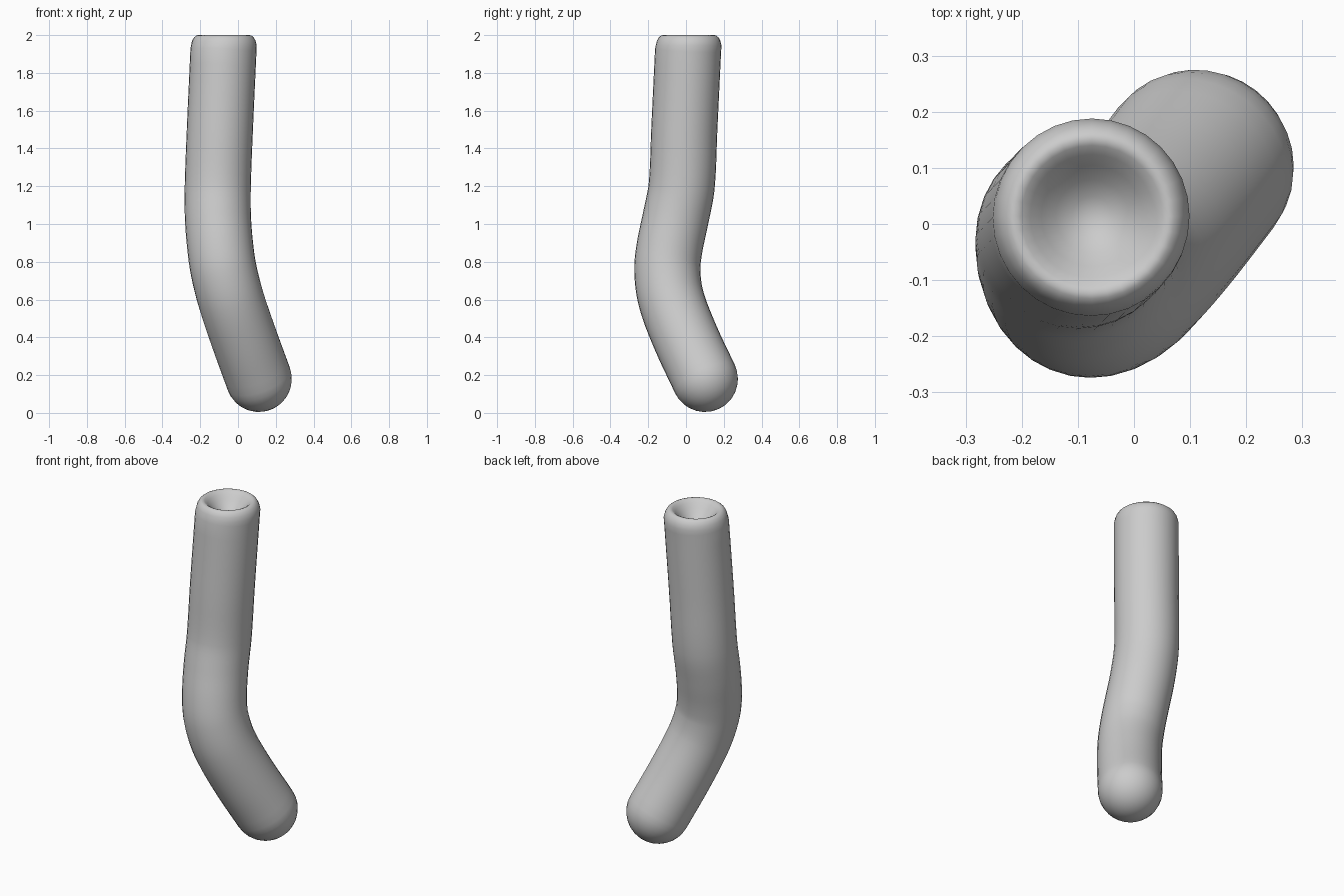
import bpy, bmesh, math
from mathutils import Vector

if "Cube" in bpy.data.objects:
    bpy.data.objects.remove(bpy.data.objects["Cube"])

R, SIDES, STEPS = 0.175, 32, 5

# Centre line of the bent tube, bottom to top
path = [Vector(p) for p in (
    (0.11, 0.10, 0.18), (0.03, -0.003, 0.40), (-0.037, -0.078, 0.60),
    (-0.075, -0.099, 0.75), (-0.093, -0.088, 0.87), (-0.106, -0.055, 1.03),
    (-0.107, -0.023, 1.20), (-0.096, -0.009, 1.50), (-0.077, 0.011, 1.92))]


def spline(a, b, c, d, t):
    # Non-uniform-safe Hermite blend with tangents scaled to the segment
    seg = (c - b).length
    m0 = (c - a).normalized() * seg
    m1 = (d - b).normalized() * seg
    return ((2*t**3 - 3*t**2 + 1) * b + (t**3 - 2*t**2 + t) * m0
            + (3*t**2 - 2*t**3) * c + (t**3 - t**2) * m1)


pts = [2 * path[0] - path[1]] + path + [2 * path[-1] - path[-2]]
line = []
for i in range(1, len(pts) - 2):
    for s in range(STEPS):
        line.append(spline(*pts[i - 1:i + 3], s / STEPS))
line.append(path[-1])

# Sections: (centre, axis, radius)
start = (line[1] - line[0]).normalized()
sections = []
for k in range(1, 9):  # rounded bottom end
    a = math.pi / 2 * k / 8
    if k < 8:
        sections.append((line[0] - start * R * math.cos(a), start, R * math.sin(a)))
for i, p in enumerate(line):  # tube wall
    axis = (line[min(i + 1, len(line) - 1)] - line[max(i - 1, 0)]).normalized()
    sections.append((p, axis, R))
up = Vector((0, 0, 1))
top = Vector((-0.075, 0.014, 2.0))
for r, h in ((0.174, -0.055), (0.168, -0.03), (0.158, -0.012), (0.147, -0.003),
             (0.137, 0.0), (0.126, -0.005), (0.11, -0.019), (0.09, -0.042),
             (0.065, -0.068), (0.035, -0.09)):  # rolled rim and hollow
    sections.append((top + up * h, up, r))

# Skin the sections
bm = bmesh.new()
rings = []
for c, axis, r in sections:
    v = axis.cross(Vector((1, 0, 0))).normalized()
    u = v.cross(axis)
    rings.append([bm.verts.new(c + r * (u * math.cos(2 * math.pi * k / SIDES)
                                        + v * math.sin(2 * math.pi * k / SIDES)))
                  for k in range(SIDES)])
tip = bm.verts.new(line[0] - start * R)
hollow = bm.verts.new(top - up * 0.1)
for k in range(SIDES):
    n = (k + 1) % SIDES
    for a, b in zip(rings, rings[1:]):
        bm.faces.new((a[k], a[n], b[n], b[k]))
    bm.faces.new((tip, rings[0][n], rings[0][k]))
    bm.faces.new((hollow, rings[-1][k], rings[-1][n]))
bmesh.ops.recalc_face_normals(bm, faces=bm.faces)
for f in bm.faces:
    f.smooth = True

mesh = bpy.data.meshes.new("bent_tube")
bm.to_mesh(mesh)
bm.free()
bpy.context.collection.objects.link(bpy.data.objects.new("bent_tube", mesh))
